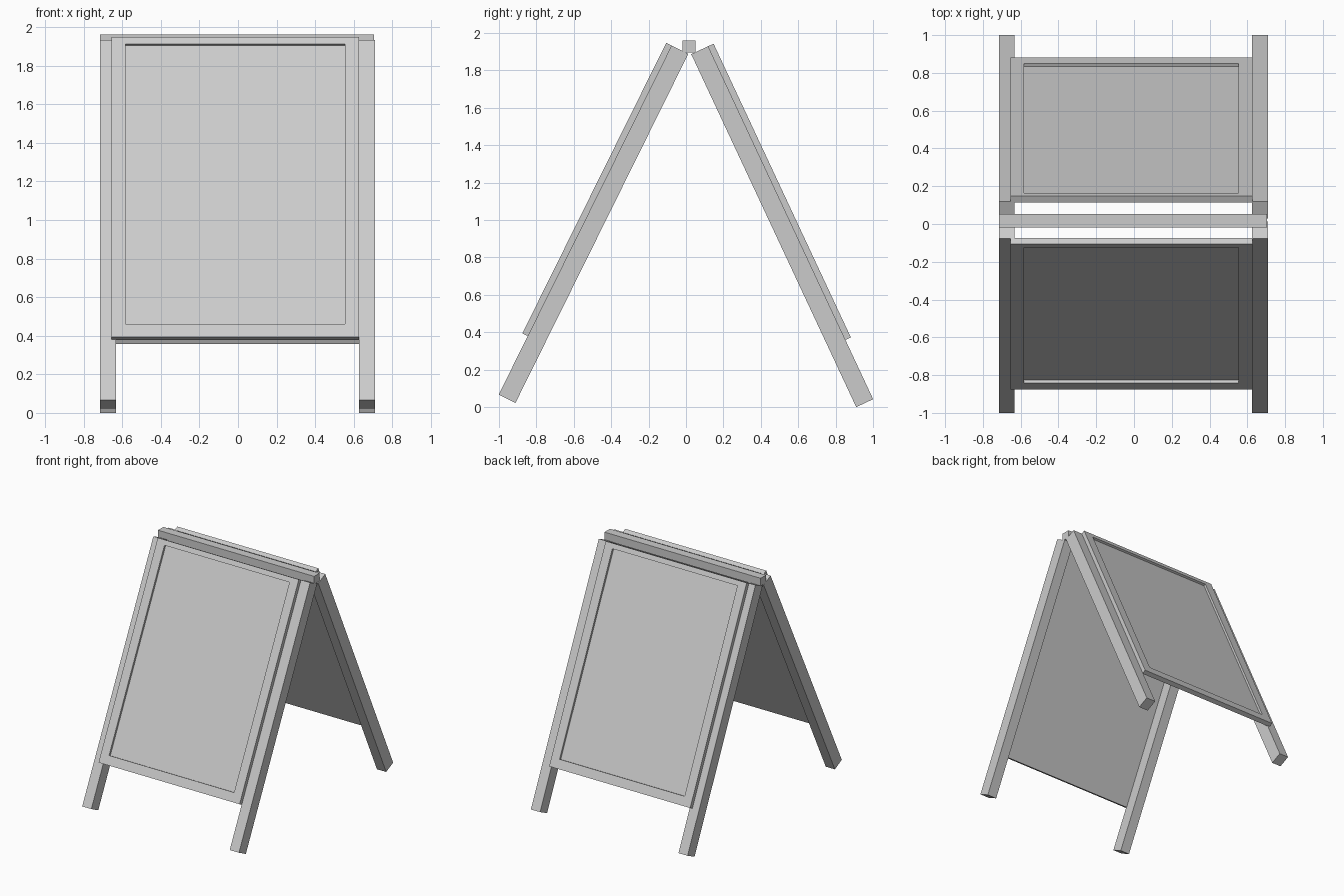
import bpy, bmesh
from mathutils import Vector, Matrix

if "Cube" in bpy.data.objects:
    bpy.data.objects.remove(bpy.data.objects["Cube"])

LEG_LEN = 2.083       # length along the slope
LEG_DEPTH = 0.1
PANEL_START = 0.35    # bottom of the panel, measured along the slope
PANEL_OUT = 0.132     # outer face of the panel, measured from leg inner face


def make_box(bm, lo, hi):
    lo, hi = Vector(lo), Vector(hi)
    mat = Matrix.Translation((lo + hi) / 2) @ Matrix.Diagonal((*(hi - lo), 1))
    bmesh.ops.create_cube(bm, size=1, matrix=mat)


def finish(name, bm, frame=Matrix()):
    bmesh.ops.transform(bm, matrix=frame, verts=bm.verts)
    bmesh.ops.recalc_face_normals(bm, faces=bm.faces)
    mesh = bpy.data.meshes.new(name)
    bm.to_mesh(mesh)
    bm.free()
    obj = bpy.data.objects.new(name, mesh)
    bpy.context.collection.objects.link(obj)
    return obj


def slope_frame(bottom, top):
    """Local x stays x, local y points outward, local z runs up the slope."""
    up = (Vector((0, *top)) - Vector((0, *bottom))).normalized()
    side = 1 if bottom[0] > 0 else -1
    out = Vector((0, side * up.z, -side * up.y))
    m = Matrix((Vector((1, 0, 0)), out, up)).transposed().to_4x4()
    m.translation = Vector((0, *bottom))
    return m


def add_board(prefix, bottom, top):
    frame = slope_frame(bottom, top)

    # Legs
    for side, x0, x1 in (("left", -0.715, -0.632), ("right", 0.626, 0.71)):
        bm = bmesh.new()
        make_box(bm, (x0, 0, 0), (x1, LEG_DEPTH, LEG_LEN))
        finish(f"{prefix}_{side}_leg", bm, frame)

    # Panel with a recessed writing surface
    bm = bmesh.new()
    make_box(bm, (-0.655, PANEL_OUT - 0.037, PANEL_START),
             (0.627, PANEL_OUT, LEG_LEN))
    bm.normal_update()
    face = max(bm.faces, key=lambda f: f.normal.y)
    bmesh.ops.inset_individual(bm, faces=[face], thickness=0.103)
    mid = (PANEL_START + LEG_LEN) / 2
    for v in face.verts:                       # narrower top rail
        if v.co.z > mid:
            v.co.z = LEG_LEN - 0.04
    ext = bmesh.ops.extrude_discrete_faces(bm, faces=[face])
    inner = ext["faces"][0]
    bmesh.ops.translate(bm, vec=(0, -0.018, 0), verts=inner.verts)
    finish(f"{prefix}_panel", bm, frame)


# Two hinged boards, given by the inner leg line as (y, z) points
add_board("front", (-0.912, 0.022), (0.012, 1.888))
add_board("back", (0.91, 0.0), (0.026, 1.891))

# Hinge bar across the top
bm = bmesh.new()
make_box(bm, (-0.715, -0.018, 1.895), (0.705, 0.052, 1.96))
finish("hinge_bar", bm)
